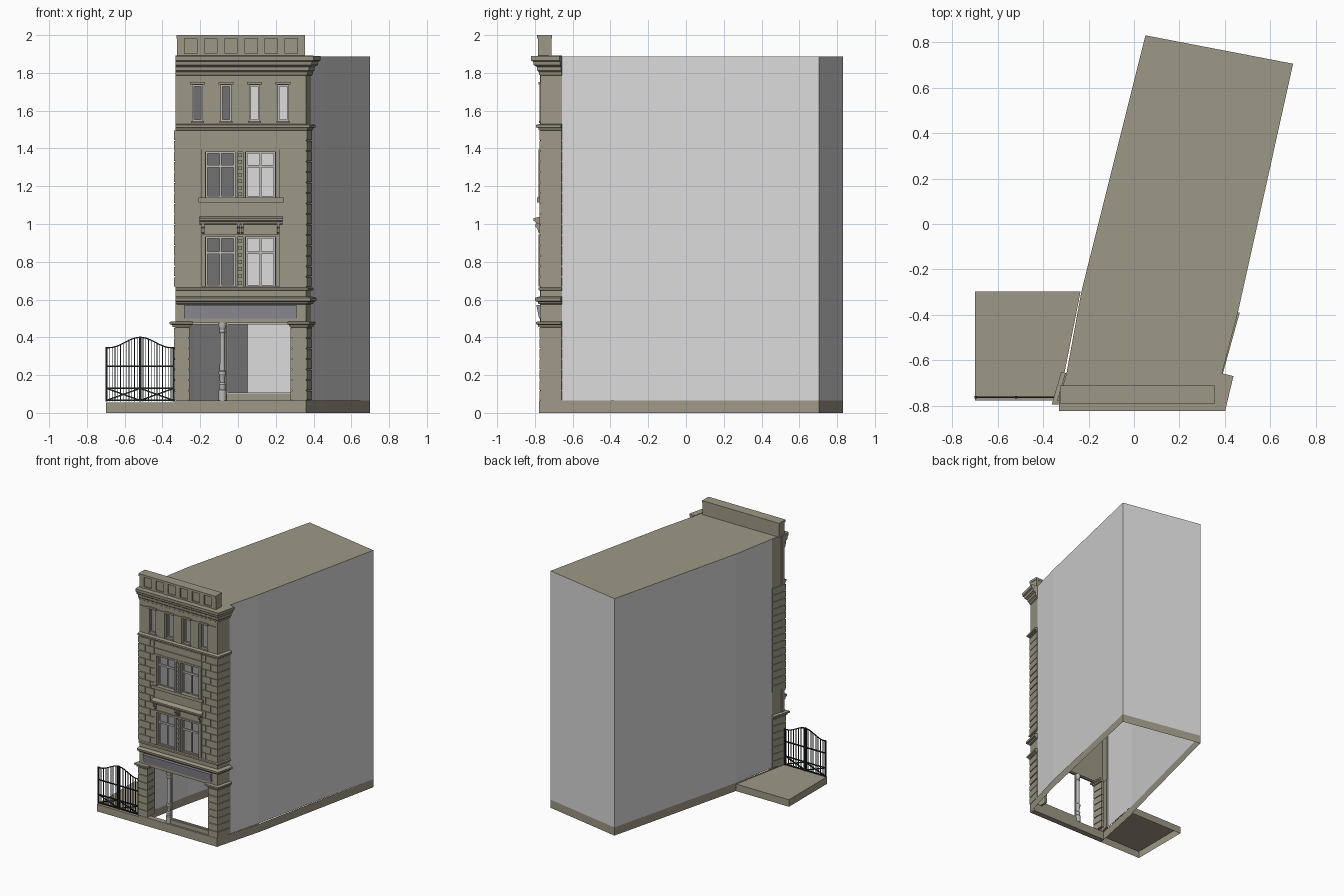
import bpy, bmesh, math
from mathutils import Vector

if "Cube" in bpy.data.objects:
    bpy.data.objects.remove(bpy.data.objects["Cube"])


def material(name, rgb):
    m = bpy.data.materials.new(name)
    m.diffuse_color = (*rgb, 1)
    m.use_nodes = True
    m.node_tree.nodes["Principled BSDF"].inputs["Base Color"].default_value = m.diffuse_color
    return m


STONE = material("brown stone", (0.34, 0.315, 0.24))
WALL = material("light grey wall", (0.70, 0.70, 0.70))
SIGN = material("blue grey sign", (0.30, 0.30, 0.34))
IRON = material("black iron", (0.012, 0.015, 0.015))
FRAME = material("grey joinery", (0.50, 0.49, 0.47))


class Part:
    """Collects simple solids into one named mesh."""
    def __init__(self, name, mat):
        self.name, self.mat, self.bm = name, mat, bmesh.new()

    def box(self, x0, x1, y0, y1, z0, z1):
        self.prism([(x0, y0), (x1, y0), (x1, y1), (x0, y1)], z0, z1)
        return self

    def prism(self, pts, z0, z1, top=True, bottom=True):
        lo = [self.bm.verts.new((x, y, z0)) for x, y in pts]
        hi = [self.bm.verts.new((x, y, z1)) for x, y in pts]
        n = len(pts)
        for i in range(n):
            j = (i + 1) % n
            self.bm.faces.new((lo[i], lo[j], hi[j], hi[i]))
        if top:
            self.bm.faces.new(hi)
        if bottom:
            self.bm.faces.new(lo[::-1])
        return self

    def sweep(self, path, profile):
        """Mitred sweep of an (outward, z) profile along a plan path."""
        P = [Vector(p) for p in path]
        N = []
        for a, b in zip(P, P[1:]):
            d = (b - a).normalized()
            N.append(Vector((d.y, -d.x)))
        rings = []
        for i, p in enumerate(P):
            a, b = N[max(i - 1, 0)], N[min(i, len(N) - 1)]
            m = (a + b) / (1 + a.dot(b))
            rings.append([self.bm.verts.new((p.x + m.x * o, p.y + m.y * o, z)) for o, z in profile])
        k = len(profile)
        for r, s in zip(rings, rings[1:]):
            for i in range(k):
                j = (i + 1) % k
                self.bm.faces.new((r[i], s[i], s[j], r[j]))
        self.bm.faces.new(rings[0])
        self.bm.faces.new(rings[-1][::-1])
        return self

    def bar(self, a, b, y, w):
        """Square iron bar between two (x, z) points."""
        a, b = Vector(a), Vector(b)
        d = (b - a).normalized() * w / 2
        n = Vector((-d.y, d.x))
        q = [a - n, b - n, b + n, a + n]
        f = [self.bm.verts.new((v.x, y - w / 2, v.y)) for v in q]
        g = [self.bm.verts.new((v.x, y + w / 2, v.y)) for v in q]
        for i in range(4):
            j = (i + 1) % 4
            self.bm.faces.new((f[i], g[i], g[j], f[j]))
        self.bm.faces.new(f)
        self.bm.faces.new(g[::-1])

    def done(self, recalc=True):
        if recalc:
            bmesh.ops.recalc_face_normals(self.bm, faces=self.bm.faces[:])
        me = bpy.data.meshes.new(self.name)
        self.bm.to_mesh(me)
        me.materials.append(self.mat)
        ob = bpy.data.objects.new(self.name, me)
        bpy.context.collection.objects.link(ob)
        return ob


CY = -0.77                                   # facade plane
FL, FR = (-0.33, CY), (0.36, CY)             # front corners
BL, BR = (-0.297, -0.657), (0.387, -0.657)   # rear ends of the facade returns


def rect(o0, o1, z0, z1):
    return [(o0, z0), (o1, z0), (o1, z1), (o0, z1)]


# body: open-bottomed shell of side and back walls, and the roof
side = [BR, (0.457, -0.39), (0.70, 0.705), (0.05, 0.83), (-0.232, -0.30), BL]
walls = Part("body_walls", WALL)
lo = [walls.bm.verts.new((x, y, 0.065)) for x, y in side]
hi = [walls.bm.verts.new((x, y, 1.888)) for x, y in side]
for i in range(len(side) - 1):
    walls.bm.faces.new((lo[i], lo[i + 1], hi[i + 1], hi[i]))
walls.done(False)
roof = Part("roof", STONE)
roof.bm.faces.new([roof.bm.verts.new((x, y, 1.888)) for x, y in [FL, FR] + side])
roof.done(False)

# plinth, shop step and side yard
base = [(-0.33, -0.778), (0.36, -0.778), (0.465, -0.39), (0.70, 0.705), (0.05, 0.83), (-0.232, -0.30)]
Part("plinth", STONE).prism(base, 0, 0.065, False, False).done(False)
ledge = Part("plinth_ledge", STONE)
ledge.bm.faces.new([ledge.bm.verts.new((x, y, 0.065)) for x, y in [FR, (0.465, -0.39), (0.457, -0.39), BR]])
ledge.done(False)
Part("shop_step", STONE).box(-0.325, 0.355, -0.777, -0.735, 0.001, 0.066).done()
Part("side_yard", STONE).prism([(-0.70, -0.777), (-0.33, -0.777), (-0.235, -0.297), (-0.70, -0.297)],
                               0, 0.056, True, False).done(False)

# facade wall with window openings
tall = [(-0.17, -0.017), (0.042, 0.197)]
small = [(-0.242, -0.187), (-0.09, -0.036), (0.06, 0.115), (0.211, 0.267)]
holes = [(a, b, z0, z1) for z0, z1 in ((0.67, 0.93), (1.14, 1.38)) for a, b in tall]
holes += [(a, b, 1.545, 1.735) for a, b in small]
xs = sorted({-0.33, 0.36} | {h[0] for h in holes} | {h[1] for h in holes})
zs = sorted({0.475, 1.888} | {h[2] for h in holes} | {h[3] for h in holes})
wall = Part("facade_wall", STONE)
for x0, x1 in zip(xs, xs[1:]):
    for z0, z1 in zip(zs, zs[1:]):
        if not any(h[0] <= x0 < h[1] and h[2] <= z0 < h[3] for h in holes):
            wall.bm.faces.new([wall.bm.verts.new((x, CY, z)) for x, z in ((x0, z0), (x1, z0), (x1, z1), (x0, z1))])
bmesh.ops.remove_doubles(wall.bm, verts=wall.bm.verts[:], dist=1e-5)
ext = bmesh.ops.extrude_face_region(wall.bm, geom=wall.bm.faces[:], use_keep_orig=True)
for v in ext["geom"]:
    if isinstance(v, bmesh.types.BMVert):
        v.co.y += 0.03
wall.done()
returns = Part("facade_returns", STONE)
returns.sweep([FR, BR], rect(-0.006, 0, 0.475, 1.888)).sweep([BL, FL], rect(-0.006, 0, 0.475, 1.888)).done()

# ground floor piers with banded courses and capitals
pier_l = [BL, FL, (-0.262, CY), (-0.262, -0.68)]
pier_r = [(0.285, -0.68), (0.285, CY), FR, BR]
piers, caps = Part("shop_piers", STONE), Part("pier_capitals", STONE)
for path in (pier_l, pier_r):
    piers.sweep(path, rect(-0.012, 0, 0.065, 0.475))
    for i in range(7):
        z = 0.067 + i * 0.0555
        piers.sweep(path, rect(-0.004, 0.006, z, z + 0.049))
    caps.sweep(path, [(0, 0.452), (0.012, 0.455), (0.014, 0.465), (0.024, 0.47), (0.024, 0.482), (0, 0.485)])
piers.done()
caps.done()

# rusticated courses with staggered joints on the upper floors
quoins = Part("rusticated_courses", STONE)
for i in range(15):
    z0 = 0.668 + i * 0.0555
    z1 = z0 + 0.049
    jl, jr = (-0.275, 0.305) if i % 2 else (-0.232, 0.262)
    p = rect(-0.003, 0.006, z0, z1)
    quoins.sweep([BL, FL, (jl, CY)], p)
    quoins.sweep([(jr, CY), FR, BR], p)
    quoins.sweep([(jl + 0.006, CY), (-0.198, CY)], p)
    quoins.sweep([(0.228, CY), (jr - 0.006, CY)], p)
    if z0 > 1.38:
        quoins.sweep([(-0.192, CY), (0.222, CY)], p)
quoins.done()

# horizontal mouldings that return around the right side
run = [FL, FR, BR]
bands = Part("string_courses", STONE)
bands.sweep(run, [(0, 0.575), (0.012, 0.578), (0.014, 0.588), (0.028, 0.592), (0.03, 0.608), (0.01, 0.615), (0, 0.615)])
bands.sweep(run, [(0, 0.648), (0.012, 0.65), (0.012, 0.662), (0, 0.665)])
bands.sweep(run, [(0, 1.495), (0.01, 1.498), (0.012, 1.508), (0.024, 1.512), (0.024, 1.525), (0, 1.53)])
bands.done()
Part("main_cornice", STONE).sweep(run, [(0, 1.785), (0.008, 1.79), (0.01, 1.805), (0.018, 1.812), (0.02, 1.832), (0.036, 1.842),
                                        (0.04, 1.86), (0.05, 1.866), (0.052, 1.89), (0, 1.891)]).done()

# top floor trim: lintels, sills and lesenes
trim = Part("top_floor_trim", STONE)
for a, b in small:
    trim.box(a - 0.012, b + 0.012, CY - 0.01, CY, 1.738, 1.752)
    trim.box(a - 0.008, b + 0.008, CY - 0.008, CY, 1.534, 1.545)
for x in (-0.29, -0.138, 0.012, 0.163, 0.314):
    trim.box(x - 0.033, x + 0.033, CY - 0.005, CY, 1.535, 1.745)
trim.done()

# surrounds, hood on brackets and sill panel of the tall windows
sur = Part("tall_window_surrounds", STONE)
for z0, z1 in ((0.67, 0.93), (1.14, 1.38)):
    for x0, x1 in ((-0.193, -0.172), (-0.015, -0.002), (0.027, 0.04), (0.199, 0.222)):
        sur.box(x0, x1, CY - 0.01, CY, z0, z1)
    sur.box(-0.193, 0.222, CY - 0.01, CY, z1, z1 + 0.014)
    for i in range(7):
        z = z0 + 0.008 + i * (z1 - z0) / 7
        sur.box(0.002, 0.022, CY - 0.008, CY, z, z + 0.02)
sur.box(-0.193, 0.222, CY - 0.006, CY, 1.045, 1.11)
sur.box(-0.21, 0.24, CY - 0.018, CY, 1.115, 1.14)
sur.done()
hood = Part("window_hood", STONE)
hood.sweep([(-0.205, CY), (0.235, CY)], [(0, 0.998), (0.022, 1.0), (0.026, 1.012), (0.038, 1.018), (0.038, 1.03), (0, 1.04)])
for x in (-0.185, 0.003, 0.022, 0.213):
    hood.sweep([(x - 0.007, CY), (x + 0.007, CY)], [(0, 0.95), (0.012, 0.955), (0.016, 0.975), (0.026, 0.985), (0.026, 1.0), (0, 1.0)])
hood.done()

# window frames
frames = Part("window_frames", FRAME)
y0, y1 = CY + 0.014, CY + 0.024
for a, b, z0, z1 in holes:
    w = 0.008
    for x in (a, b - w):
        frames.box(x, x + w, y0, y1, z0, z1)
    for z in (z0, z1 - w):
        frames.box(a, b, y0, y1, z, z + w)
    if b - a > 0.1:
        m, t = (a + b) / 2, z0 + (z1 - z0) * 0.66
        frames.box(m - 0.005, m + 0.005, y0, y1, z0, z1)
        frames.box(a, b, y0 - 0.003, y1, t, t + 0.014)
frames.done()

# shopfront: frame, stall riser, beam, sign and turned column
shop = Part("shop_frame", FRAME)
for box in ((-0.062, -0.054, 0.1, 0.475), (0.277, 0.285, 0.1, 0.475), (-0.062, 0.285, 0.1, 0.108), (-0.262, 0.285, 0.468, 0.478)):
    shop.box(box[0], box[1], -0.755, -0.745, box[2], box[3])
shop.done()
Part("shop_stall_riser", STONE).box(-0.062, 0.285, -0.762, -0.74, 0.066, 0.1).done()
Part("shop_sign", SIGN).sweep([(-0.285, CY), (0.31, CY)], [(0, 0.5), (0.008, 0.5), (0.022, 0.57), (0, 0.57)]).done()
col = Part("shop_column", FRAME)
prof = [(0.021, 0.066), (0.021, 0.12), (0.016, 0.125), (0.019, 0.15), (0.013, 0.16), (0.016, 0.2), (0.019, 0.205), (0.019, 0.22),
        (0.014, 0.225), (0.012, 0.42), (0.017, 0.428), (0.014, 0.44), (0.022, 0.462), (0.022, 0.475)]
rings = [[col.bm.verts.new((-0.083 + r * math.cos(t * math.pi / 8), -0.752 + r * math.sin(t * math.pi / 8), z))
          for t in range(16)] for r, z in prof]
for r, s in zip(rings, rings[1:]):
    for i in range(16):
        col.bm.faces.new((r[i], r[(i + 1) % 16], s[(i + 1) % 16], s[i]))
ob = col.done()
bpy.context.view_layer.objects.active = ob
ob.select_set(True)
bpy.ops.object.shade_smooth_by_angle()

# parapet with recessed panels
par = Part("parapet", STONE)
par.box(-0.322, 0.353, -0.772, -0.712, 1.885, 1.99)
par.box(-0.325, 0.356, -0.79, -0.71, 1.982, 2.0)
par.box(-0.322, 0.353, -0.78, -0.77, 1.885, 1.903)
for i in range(7):
    x = -0.302 + i * 0.106
    par.box(x - 0.02, x + 0.02, -0.783, -0.77, 1.885, 1.985)
par.done()

# double gate with an ogee top
gate = Part("iron_gate", IRON)
GX, HW, GY = -0.518, 0.178, -0.762


def top(x):
    return 0.345 + 0.055 * (0.5 + 0.5 * math.cos(math.pi * min(1, abs(x - GX) / (HW * 0.92))))


n = 24
px = [GX - HW + 2 * HW * i / n for i in range(n + 1)]
for i, x in enumerate(px):
    gate.bar((x, 0.06), (x, top(x) + 0.004), GY, 0.012 if i in (0, n // 2, n) else 0.0035)
for a, b in zip(px, px[1:]):
    gate.bar((a, top(a)), (b, top(b)), GY, 0.006)
for z in (0.066, 0.13, 0.248):
    gate.bar((GX - HW, z), (GX + HW, z), GY, 0.008)
for a, b in ((GX - HW, GX), (GX, GX + HW)):
    gate.bar((a, 0.066), (b, 0.13), GY, 0.007)
    gate.bar((a, 0.13), (b, 0.066), GY, 0.007)
gate.done()
